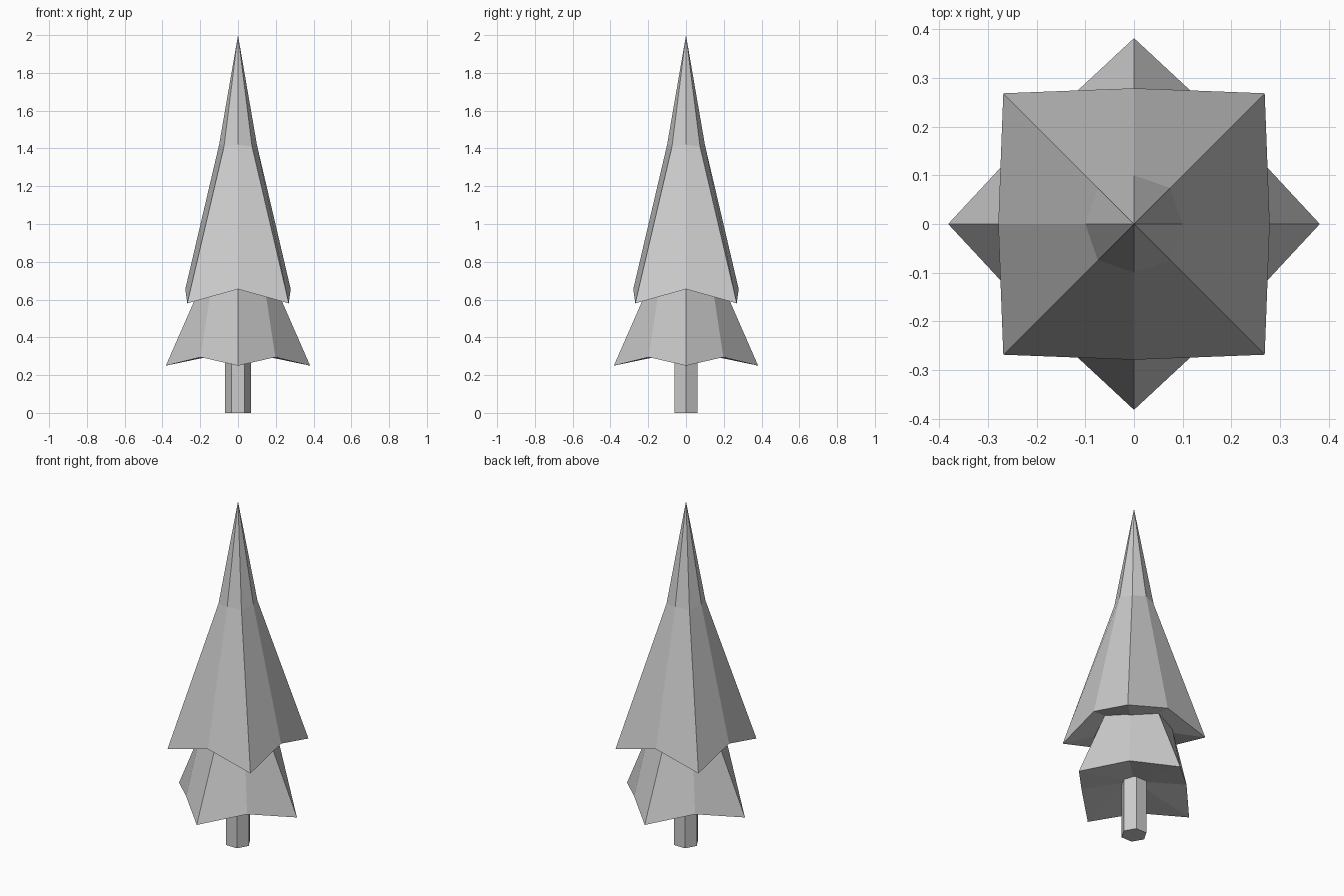
import bpy, bmesh
from math import cos, sin, pi

if "Cube" in bpy.data.objects:
    bpy.data.objects.remove(bpy.data.objects["Cube"])


def make_object(name, bm):
    bmesh.ops.recalc_face_normals(bm, faces=bm.faces)
    mesh = bpy.data.meshes.new(name)
    bm.to_mesh(mesh)
    bm.free()
    obj = bpy.data.objects.new(name, mesh)
    bpy.context.collection.objects.link(obj)
    return obj


def star_tier(name, turn, rings, base_z, top_z):
    """Eight-sided skirt; each ring is (tip radius, tip z, valley radius, valley z)."""
    bm = bmesh.new()
    loops = []
    for tip_r, tip_z, val_r, val_z in rings:
        loop = []
        for i in range(8):
            a = turn + i * pi / 4
            r, z = (val_r, val_z) if i % 2 else (tip_r, tip_z)
            loop.append(bm.verts.new((r * cos(a), r * sin(a), z)))
        loops.append(loop)
    base = bm.verts.new((0, 0, base_z))
    top = bm.verts.new((0, 0, top_z))
    for i in range(8):
        j = (i + 1) % 8
        for lo, hi in zip(loops, loops[1:]):
            bm.faces.new((lo[i], lo[j], hi[j], hi[i]))
        bm.faces.new((base, loops[0][j], loops[0][i]))
        bm.faces.new((loops[-1][i], loops[-1][j], top))
    return make_object(name, bm)


# Hexagonal trunk with corners on the x axis
bm = bmesh.new()
ring = [bm.verts.new((0.07 * cos(i * pi / 3), 0.07 * sin(i * pi / 3), 0)) for i in range(6)]
face = bm.faces.new(ring)
ext = bmesh.ops.extrude_face_region(bm, geom=[face], use_keep_orig=True)
bmesh.ops.translate(bm, vec=(0, 0, 0.33),
                    verts=[g for g in ext["geom"] if isinstance(g, bmesh.types.BMVert)])
make_object("trunk", bm)

# Lower branches, tips along the axes
star_tier("lower_branches", 0,
          [(0.382, 0.25, 0.28, 0.295), (0.2, 0.665, 0.2, 0.665)], 0.33, 0.67)

# Upper branches, tips on the diagonals, rising to the peak
star_tier("upper_branches", pi / 4,
          [(0.38, 0.58, 0.279, 0.655), (0.105, 1.41, 0.1, 1.42)], 0.66, 2.0)
